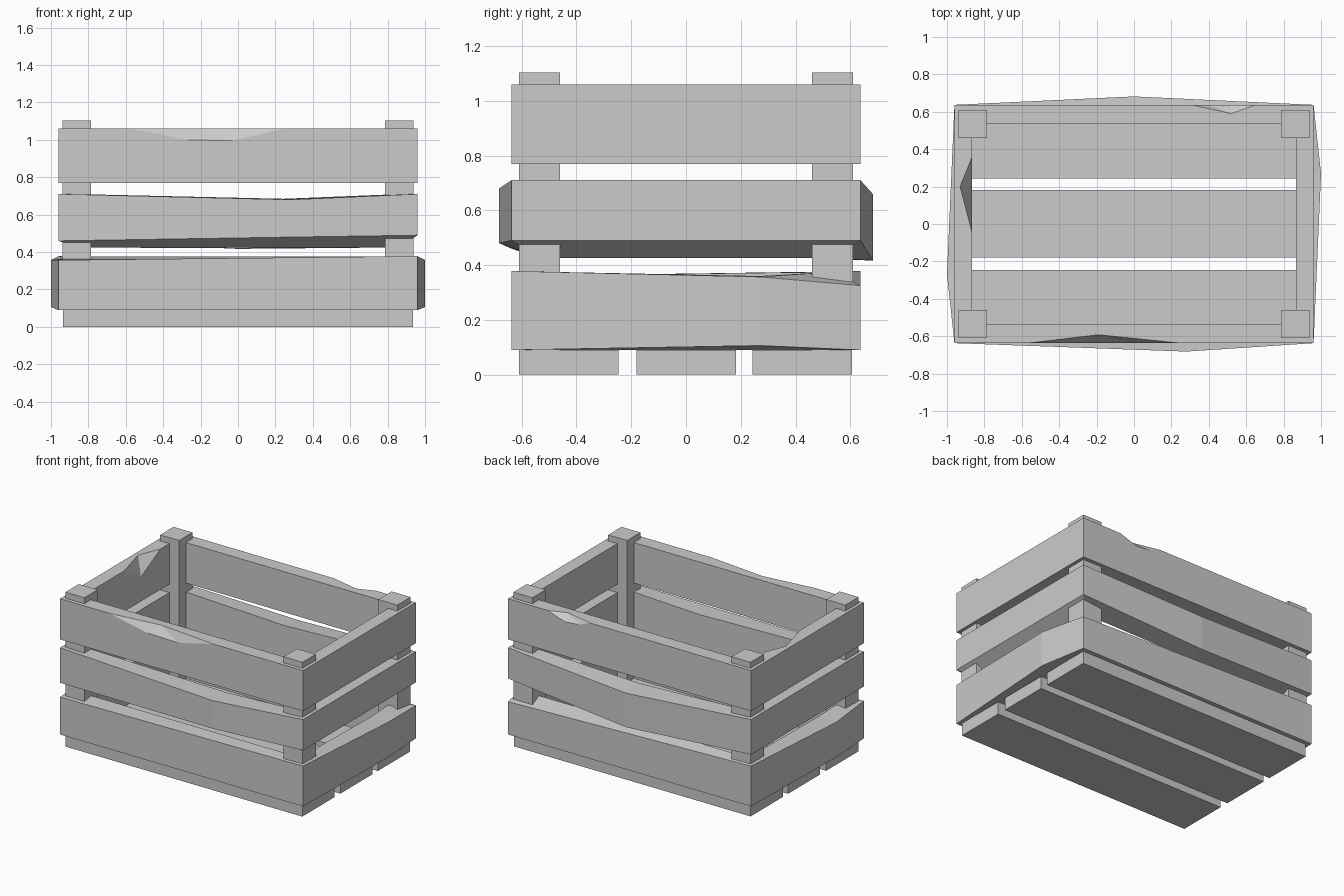
import bpy, bmesh

if "Cube" in bpy.data.objects:
    bpy.data.objects.remove(bpy.data.objects["Cube"])

OX, OY = 0.96, 0.637      # outer half sizes of the slat rings
IX, IY = 0.865, 0.535     # inner half sizes


def make_object(name, bm):
    bmesh.ops.recalc_face_normals(bm, faces=bm.faces)
    mesh = bpy.data.meshes.new(name)
    bm.to_mesh(mesh)
    bm.free()
    obj = bpy.data.objects.new(name, mesh)
    bpy.context.collection.objects.link(obj)
    return obj


def box(name, x0, x1, y0, y1, z0, z1):
    bm = bmesh.new()
    bmesh.ops.create_cube(bm, size=1)
    for v in bm.verts:
        v.co = ((x0 + x1) / 2 + v.co.x * (x1 - x0),
                (y0 + y1) / 2 + v.co.y * (y1 - y0),
                (z0 + z1) / 2 + v.co.z * (z1 - z0))
    return make_object(name, bm)


def ring(name, outer, inner):
    """Closed rail of four boards; each point is (x, y, bottom, top)."""
    bm = bmesh.new()
    cols = []
    for (ax, ay, ab, at), (bx, by, bb, bt) in zip(outer, inner):
        cols.append([bm.verts.new(p) for p in
                     ((ax, ay, ab), (ax, ay, at), (bx, by, bt), (bx, by, bb))])
    for i, c in enumerate(cols):
        d = cols[(i + 1) % len(cols)]
        for k in range(4):
            m = (k + 1) % 4
            bm.faces.new((c[k], d[k], d[m], c[m]))
    return make_object(name, bm)


def chip(target, name, points):
    """Break a splinter out of a board with a convex cutter."""
    bm = bmesh.new()
    for p in points:
        bm.verts.new(p)
    bmesh.ops.convex_hull(bm, input=bm.verts)
    cutter = make_object(name, bm)
    cutter.hide_render = True
    cutter.display_type = 'WIRE'
    mod = target.modifiers.new(name, 'BOOLEAN')
    mod.operation = 'DIFFERENCE'
    mod.solver = 'EXACT'
    mod.object = cutter


# Floor slats
for name, y0, y1 in (("front", -0.61, -0.247), ("middle", -0.18, 0.183), ("back", 0.243, 0.606)):
    box(name + "_floor_slat", -0.935, 0.935, y0, y1, 0, 0.09)

# Corner posts
for sx in (-1, 1):
    for sy in (-1, 1):
        box("corner_post", *sorted((sx * 0.787, sx * 0.937)),
            *sorted((sy * 0.46, sy * 0.61)), 0.09, 1.103)

# Lower boards, bulging on the left and right
ring("lower_boards",
     [(-OX, -OY, 0.09, 0.357), (OX, -OY, 0.09, 0.378), (1.0, 0.27, 0.106, 0.357),
      (OX, OY, 0.09, 0.325), (-OX, OY, 0.09, 0.378), (-1.0, -0.27, 0.106, 0.357)],
     [(-IX, -IY, 0.09, 0.375), (IX, -IY, 0.09, 0.375), (IX, 0.27, 0.09, 0.36),
      (IX, IY, 0.09, 0.375), (-IX, IY, 0.09, 0.375), (-IX, -0.27, 0.09, 0.365)])

# Middle boards, bulging on the front and back with a slanted underside
ring("middle_boards",
     [(-OX, -OY, 0.46, 0.71), (0.28, -0.682, 0.48, 0.68), (OX, -OY, 0.49, 0.71),
      (OX, OY, 0.49, 0.71), (0, 0.682, 0.417, 0.66), (-OX, OY, 0.46, 0.71)],
     [(-IX, -IY, 0.425, 0.71), (0.28, -IY, 0.425, 0.684), (IX, -IY, 0.425, 0.71),
      (IX, IY, 0.425, 0.71), (0, IY, 0.42, 0.675), (-IX, IY, 0.425, 0.71)])

# Upper boards with three chipped edges
signs = ((-1, -1), (1, -1), (1, 1), (-1, 1))
upper = ring("upper_boards",
             [(a * OX, b * OY, 0.77, 1.06) for a, b in signs],
             [(a * IX, b * IY, 0.77, 1.06) for a, b in signs])
chip(upper, "front_chip_cutter",
     [(-0.57, -OY, 1.06), (0.25, -OY, 1.06), (-0.19, -0.592, 1.06),
      (-0.27, -OY, 1.0), (-0.03, -OY, 0.995), (-0.15, -0.75, 1.2)])
chip(upper, "back_chip_cutter",
     [(0.31, OY, 1.06), (0.65, OY, 1.06), (0.52, 0.59, 1.06),
      (0.51, OY, 1.015), (0.4, OY, 1.025), (0.48, 0.75, 1.2)])
chip(upper, "left_chip_cutter",
     [(-IX, 0.36, 1.06), (-IX, -0.05, 1.06), (-0.93, 0.2, 1.06),
      (-IX, 0.14, 0.945), (-0.75, 0.15, 1.2)])
